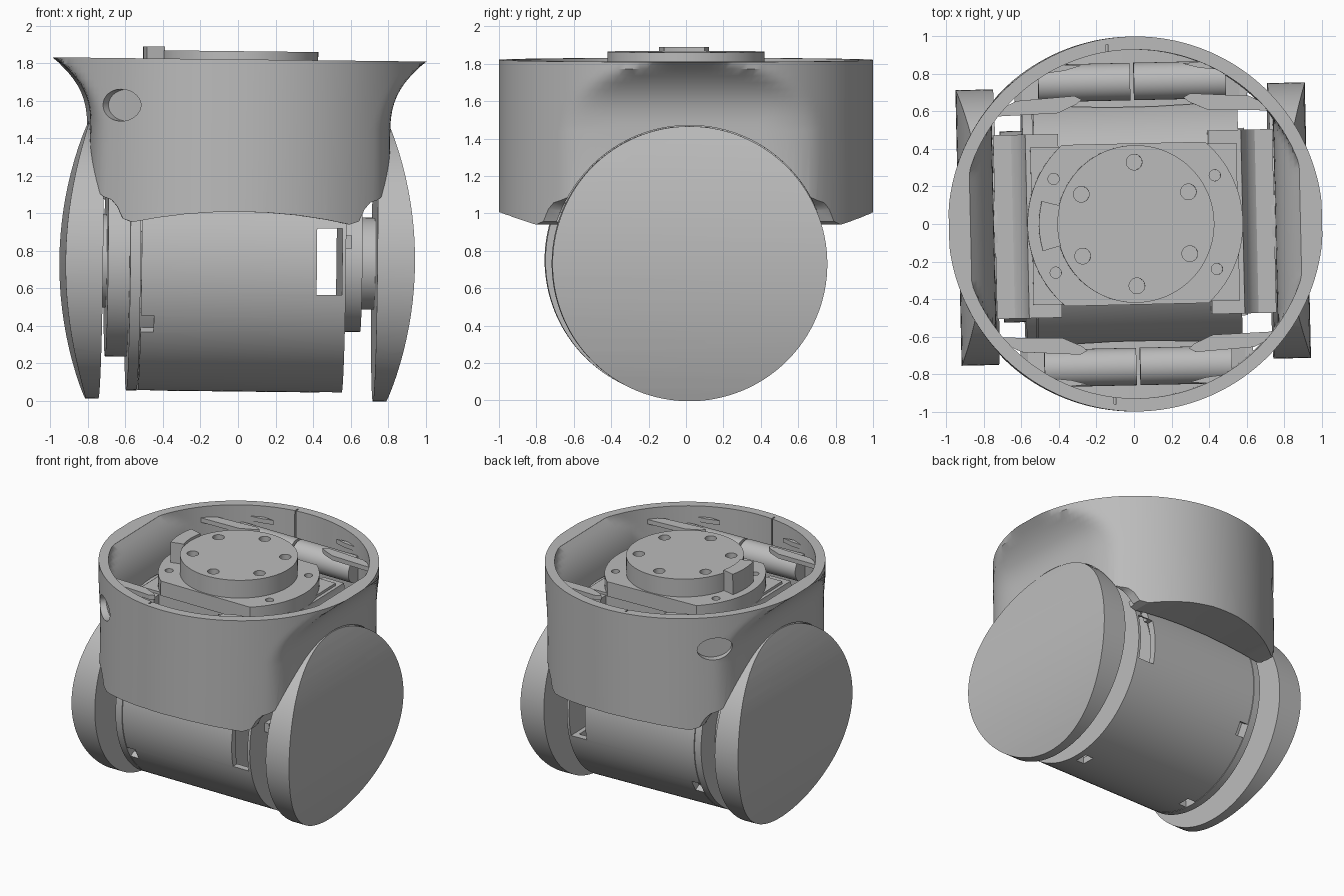
import bpy, bmesh
from math import sin, cos, pi, radians
from mathutils import Matrix

cube = bpy.data.objects.get("Cube")
if cube:
    bpy.data.objects.remove(cube)

grey = bpy.data.materials.new("plain grey")
grey.use_nodes = True
grey.diffuse_color = (0.5, 0.5, 0.5, 1)
grey.node_tree.nodes["Principled BSDF"].inputs["Base Color"].default_value = (0.5, 0.5, 0.5, 1)

parts = []
AXLE = 0.74  # height of the tilt axis


def loft(name, rings):
    """Closed solid through equal rings of points."""
    bm = bmesh.new()
    rows = [[bm.verts.new(p) for p in ring] for ring in rings]
    n = len(rows[0])
    bm.faces.new(rows[0])
    bm.faces.new(rows[-1])
    for low, high in zip(rows, rows[1:]):
        for i in range(n):
            j = (i + 1) % n
            bm.faces.new((low[i], low[j], high[j], high[i]))
    bmesh.ops.recalc_face_normals(bm, faces=bm.faces)
    me = bpy.data.meshes.new(name)
    bm.to_mesh(me)
    bm.free()
    me.materials.append(grey)
    ob = bpy.data.objects.new(name, me)
    bpy.context.collection.objects.link(ob)
    parts.append(ob)
    return ob


def prism(name, pts, axis, a, b):
    """Polygon extruded along an axis from a to b."""
    put = {"x": lambda p, t: (t, p[0], p[1]),
           "y": lambda p, t: (p[0], t, p[1]),
           "z": lambda p, t: (p[0], p[1], t)}[axis]
    return loft(name, [[put(p, t) for p in pts] for t in (a, b)])


def disc(name, r, axis, a, b, centre=(0, 0), n=96):
    pts = [(centre[0] + r * cos(2 * pi * i / n), centre[1] + r * sin(2 * pi * i / n))
           for i in range(n)]
    return prism(name, pts, axis, a, b)


def box(name, x, y, z):
    return prism(name, [(x[0], y[0]), (x[1], y[0]), (x[1], y[1]), (x[0], y[1])], "z", *z)


def cut(ob, tool, operation="DIFFERENCE"):
    """Apply a boolean and throw the tool away."""
    mod = ob.modifiers.new("cut", "BOOLEAN")
    mod.operation, mod.solver, mod.object = operation, "EXACT", tool
    bpy.context.view_layer.update()
    dg = bpy.context.evaluated_depsgraph_get()
    me = bpy.data.meshes.new_from_object(ob.evaluated_get(dg))
    ob.modifiers.clear()
    ob.data = me
    parts.remove(tool)
    bpy.data.objects.remove(tool)
    return ob


def wall(name, radius, base, rise, blend, top):
    """Round wall with two flat sides that flare out to the rim."""
    rings, n = [], 160
    for z, t in [(0.8, 0)] + [(1.45 + 0.037 * i, i / 10) for i in range(11)] + [(top, 1)]:
        k = blend * (1 - t) + 1e-6
        ring = []
        for i in range(n):
            a = 2 * pi * i / n
            flat = (base + rise * t ** 2.6) / max(abs(cos(a)), 0.01)
            h = max(k - abs(flat - radius), 0) / k
            r = min(flat, radius) - h * h * k / 4
            ring.append((r * cos(a), r * sin(a), z))
        rings.append(ring)
    return loft(name, rings)


def arch(lift):
    """Everything below the arched lower edge of the shell."""
    half = [(1.2, 0.4), (1.2, 1.22), (0.81, 1.22), (0.795, 1.16), (0.77, 1.11), (0.73, 1.08),
            (0.69, 1.065), (0.66, 1.03), (0.63, 0.965), (0.58, 0.947), (0.45, 0.972),
            (0.3, 0.993), (0.12, 1.007)]
    pts = half + [(-x, z) for x, z in reversed(half)]
    return prism("arch", [(x, z + lift * (z > 0.5)) for x, z in pts], "y", -1.2, 1.2)


# Round upper shell
shell = wall("upper_shell", 1.0, 0.8, 0.195, 0.12, 1.821)
cut(shell, arch(0))
cut(shell, cut(wall("hollow", 0.93, 0.75, 0.13, 0, 2.0), arch(0.05)))
cut(shell, disc("t", 0.7, "x", -0.64, 0.64, (0, AXLE)))
for s in (-1, 1):
    cut(shell, disc("t", 0.74, "x", *sorted((s * 0.62, s * 1.2)), centre=(0, AXLE)))
    cut(shell, box("t", (-0.135, -0.125), sorted((s * 0.9, s * 0.96)), (1.5, 2)))
# Shallow oval side recesses
for angle in (136, 229.7):
    oval = [(0.13 * cos(i * pi / 24), 1.57 + 0.085 * sin(i * pi / 24)) for i in range(48)]
    tool = prism("t", oval, "x", 0.945, 1.2)
    tool.data.transform(Matrix.Rotation(radians(angle), 4, "Z"))
    cut(shell, tool)

# Hollow drum with through windows and small square ports
drum = disc("drum", 0.69, "x", -0.525, 0.565, (0, AXLE), 128)
cut(drum, disc("t", 0.64, "x", -0.6, 0.51, (0, AXLE)))
cut(drum, box("t", (0.41, 0.545), (-1, 1), (0.57, 0.925)))
for x, angles in ((-0.49, (209, 270, 330)), (0.48, (270, 20))):
    for angle in angles:
        tool = box("t", (x - 0.035, x + 0.035), (0.6, 0.75), (-0.05, 0.05))
        tool.data.transform(Matrix.Translation((0, 0, AXLE)) @ Matrix.Rotation(radians(angle), 4, "X"))
        cut(drum, tool)
disc("drum_core", 0.61, "x", -0.54, 0.38, (0, AXLE))
disc("drum_end_band", 0.69, "x", -0.585, -0.53, (0, AXLE))

# Axle steps between the drum and the side covers
for name, r, a, b in (("right_ring", 0.51, -0.70, -0.58), ("right_hub", 0.25, -0.76, -0.69),
                      ("left_ring", 0.365, 0.56, 0.66), ("left_hub", 0.245, 0.65, 0.76)):
    disc(name, r, "x", a, b, (0, AXLE))
for s in (-1, 1):
    box("axle_lug", (0.55, 0.6), sorted((s * 0.42, s * 0.5)), (0.82, 0.89))

# Round side covers with outer faces bowed from top to bottom
for s, name in ((-1, "right_cover"), (1, "left_cover")):
    cover = disc(name, 0.735, "x", *sorted((s * 0.732, s * 1.1)), centre=(0, AXLE), n=128)
    bow = [(s * (0.932 - 0.24 * (0.8 * i / 12) ** 2), AXLE + 0.8 * i / 12) for i in range(-12, 13)]
    cut(cover, prism("t", bow + [(s * 0.3, 1.7), (s * 0.3, -0.2)], "y", -1, 1), "INTERSECT")

# Bracket carrying the flange
box("bracket_block", (-0.55, 0.55), (-0.42, 0.42), (1.3, 1.63))
for s in (-1, 1):
    saddle = [(0.4, 1.25), (0.745, 1.25), (0.745, 1.47), (0.65, 1.47), (0.62, 1.49),
              (0.59, 1.54), (0.575, 1.61), (0.4, 1.61)]
    prism("bracket_saddle", [(s * x, z) for x, z in saddle], "y", -0.49, 0.49)

# Flange plate: a disc with two straight sides and corner bolt holes
plate = disc("flange_plate", 0.575, "z", 1.61, 1.725)
cut(plate, box("t", (-1, 1), (-0.43, 0.43), (1.5, 2)), "INTERSECT")
for x in (-0.43, 0.43):
    for y in (-0.25, 0.25):
        cut(plate, disc("t", 0.03, "z", 1.66, 1.8, (x, y), 20))

# Output disc with a ring of six bolt holes
output = disc("output_disc", 0.42, "z", 1.7, 1.865)
for i in range(6):
    a = pi / 2 + i * pi / 3
    cut(output, disc("t", 0.042, "z", 1.8, 1.9, (0.33 * cos(a), 0.33 * sin(a)), 24))

# Curved locating key beside the output disc
arc = [radians(180 + a) for a in range(-15, 16, 5)]
prism("locating_key", [(0.515 * cos(a), 0.515 * sin(a)) for a in arc]
      + [(0.415 * cos(a), 0.415 * sin(a)) for a in reversed(arc)], "z", 1.7, 1.885)

# Paired round rails and thin wedge fins inside the shell
long_fin = [(0.27, 0.67), (0.3, 0.645), (0.4, 0.6), (0.72, 0.59), (0.72, 0.62), (0.62, 0.67), (0.31, 0.69)]
short_fin = [(0.27, 0.85), (0.36, 0.825), (0.45, 0.815), (0.45, 0.865)]
for sx in (-1, 1):
    for sy in (-1, 1):
        disc("inner_rail", 0.1, "x", *sorted((sx * 0.01, sx * 0.5)), centre=(sy * 0.76, 1.59), n=40)
        for name, fin in (("long_fin", long_fin), ("short_fin", short_fin)):
            prism(name, [(sx * x, sy * y) for x, y in fin], "z", 1.70, 1.735)

# Smooth shading with sharp edges, and the slight lean of the whole assembly
lean = (Matrix.Translation((0.002, 0, 1.3)) @ Matrix.Rotation(radians(1.3), 4, "Z")
        @ Matrix.Rotation(radians(0.65), 4, "Y") @ Matrix.Translation((0, 0, -1.3)))
bpy.ops.object.select_all(action="DESELECT")
for ob in parts:
    ob.data.transform(lean)
    ob.select_set(True)
bpy.context.view_layer.objects.active = shell
bpy.ops.object.shade_smooth_by_angle(angle=radians(30))
